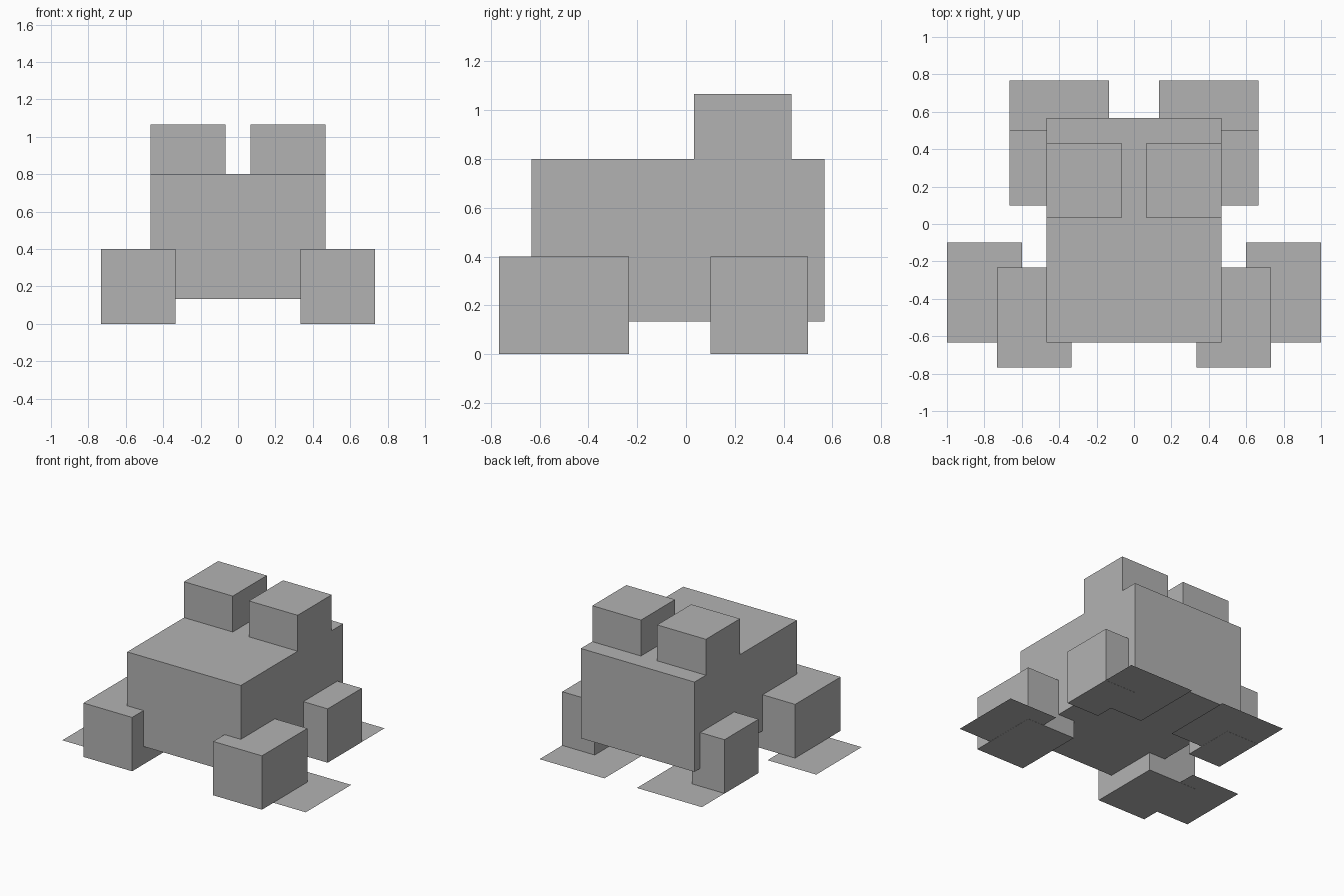
import bpy
import bmesh
from mathutils import Matrix, Vector

cube = bpy.data.objects.get("Cube")
if cube:
    bpy.data.objects.remove(cube, do_unlink=True)

U = 1 / 15  # block unit that all sizes snap to

grey = bpy.data.materials.new("plain grey")
grey.use_nodes = True
colour = (0.45, 0.45, 0.45, 1)
grey.diffuse_color = colour
grey.node_tree.nodes["Principled BSDF"].inputs["Base Color"].default_value = colour


def add_part(name, bm):
    mesh = bpy.data.meshes.new(name)
    bm.to_mesh(mesh)
    bm.free()
    mesh.materials.append(grey)
    obj = bpy.data.objects.new(name, mesh)
    bpy.context.collection.objects.link(obj)


def box(name, low, high):
    """Box between two corners given in block units."""
    low, high = Vector(low) * U, Vector(high) * U
    bm = bmesh.new()
    bmesh.ops.create_cube(bm, size=1, matrix=Matrix.Translation((low + high) / 2)
                          @ Matrix.Diagonal((high - low).to_4d()))
    add_part(name, bm)


def sheet(name, x0, x1, y0, y1):
    """Flat foot lying on the ground, in block units."""
    bm = bmesh.new()
    corners = [(x0, y0), (x1, y0), (x1, y1), (x0, y1)]
    face = bm.faces.new([bm.verts.new((x * U, y * U, 0.001)) for x, y in corners])
    face.normal_update()
    if face.normal.z < 0:
        face.normal_flip()
    add_part(name, bm)


def pair(build, name, *bounds):
    """Build a part on the left and its mirror on the right."""
    build("left_" + name, *bounds)
    if build is box:
        (x0, y0, z0), (x1, y1, z1) = bounds
        box("right_" + name, (-x1, y0, z0), (-x0, y1, z1))
    else:
        x0, x1, y0, y1 = bounds
        sheet("right_" + name, -x1, -x0, y0, y1)


# Body and raised eyes
box("body", (-7, -9.5, 2), (7, 8.5, 12))
pair(box, "eye", (1, 0.5, 12), (7, 6.5, 16))

# Legs
pair(box, "front_leg", (5, -11.5, 0), (11, -3.5, 6))
pair(box, "back_leg", (6, 1.5, 0), (10, 7.5, 6))

# Flat feet
pair(sheet, "front_foot", 9, 15, -9.5, -1.5)
pair(sheet, "back_foot", 2, 10, 3.5, 11.5)
